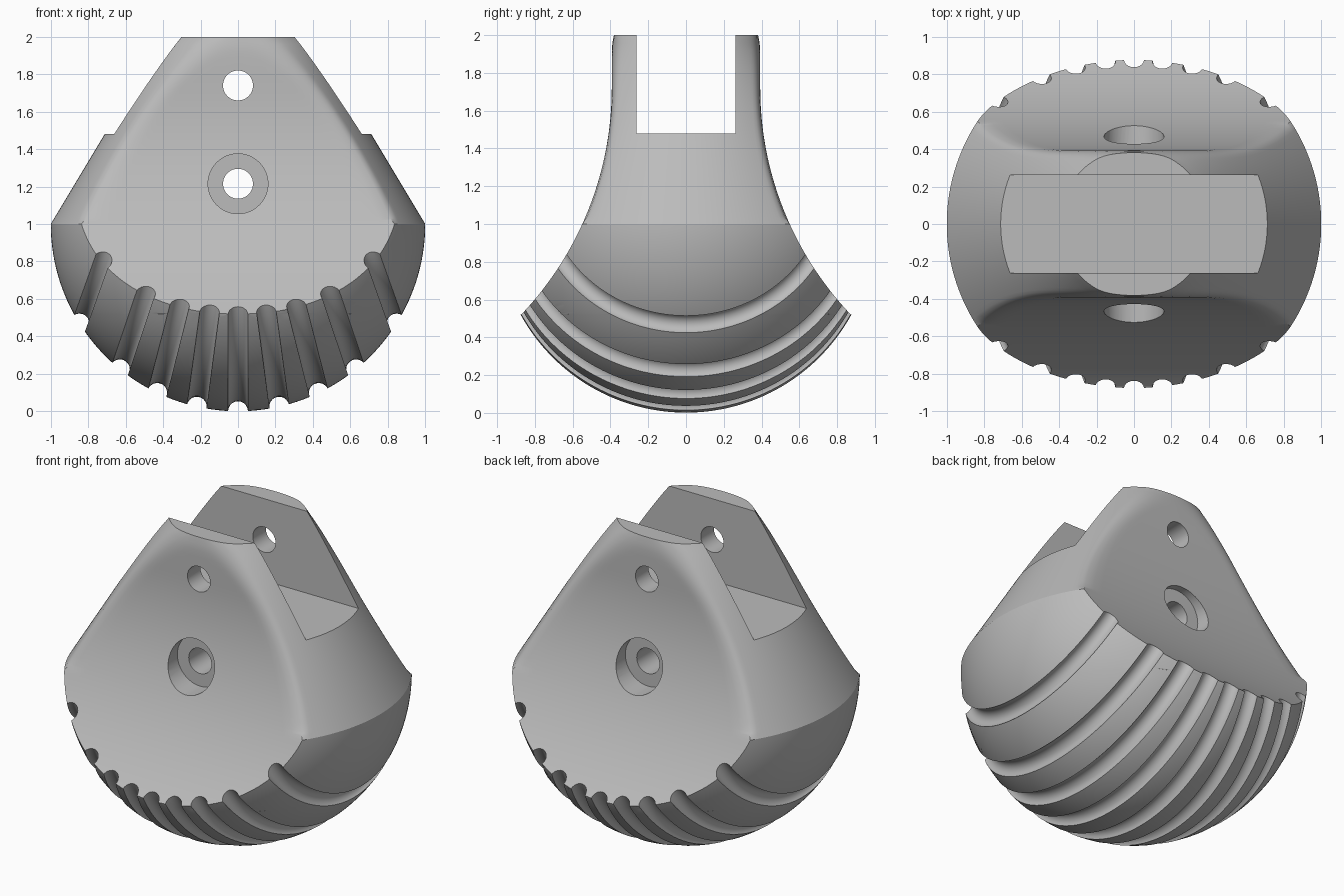
import bpy, bmesh
from math import sin, cos, pi, radians, sqrt, asin
from mathutils import Vector, Matrix

cube = bpy.data.objects.get("Cube")
if cube:
    bpy.data.objects.remove(cube, do_unlink=True)

RIM = 0.52      # height where the hollowed faces meet the ball
STEPS = 24      # points per half quadrant of a section


def new_object(name, bm):
    bmesh.ops.recalc_face_normals(bm, faces=bm.faces[:])
    mesh = bpy.data.meshes.new(name)
    bm.to_mesh(mesh)
    bm.free()
    obj = bpy.data.objects.new(name, mesh)
    bpy.context.scene.collection.objects.link(obj)
    return obj


def bridge(bm, a, b):
    n = len(a)
    for i in range(n):
        j = (i + 1) % n
        bm.faces.new((a[i], a[j], b[j], b[i]))


# Body section: ball below, cone above, hollowed front and back
def radius(z):
    return sqrt(max(0, 1 - (1 - z) ** 2)) if z <= 1 else 1 - 0.6 * (z - 1)


def half_depth(z):
    drop = max(0, 1.72 - z)
    return 0.393 + 1.74 - sqrt(1.74 ** 2 - drop ** 2)


def soft_min(a, b, k):
    if k <= 0:
        return min(a, b)
    h = max(k - abs(a - b), 0) / k
    return min(a, b) - h * h * k / 4


def section(z):
    r, w = radius(z), half_depth(z)
    if z <= RIM:
        corner = radians(45 + 42 * z / RIM)
    else:
        corner = min(asin(min(1, w / r)), radians(87))
    soft = 0.06 * min(1, max(0, (z - 1) / 0.04))
    angles = [corner * i / STEPS for i in range(STEPS)]
    angles += [corner + (pi / 2 - corner) * i / STEPS for i in range(STEPS + 1)]
    quad = []
    for t in angles:
        limit = w / max(sin(t), 0.01)
        rho = r if z <= RIM else soft_min(r, limit, soft)
        quad.append((rho * cos(t), rho * sin(t)))
    half = quad + [(-x, y) for x, y in reversed(quad[:-1])]
    full = half + [(x, -y) for x, y in reversed(half[1:-1])]
    return [Vector((x, y, z)) for x, y in full]


def make_body():
    bm = bmesh.new()
    rim_angle = 61.3
    levels = [1 - cos(radians(rim_angle * i / 30)) for i in range(1, 30)] + [RIM]
    levels += [RIM + (1 - RIM) * (i / 30) ** 1.5 for i in range(1, 31)]
    levels += [1.01, 1.02, 1.03] + [1 + 0.04 * i for i in range(1, 26)]
    rings = [[bm.verts.new(p) for p in section(z)] for z in levels]
    for a, b in zip(rings, rings[1:]):
        bridge(bm, a, b)
    bm.faces.new(rings[-1])
    base = bm.verts.new((0, 0, 0))
    n = len(rings[0])
    for i in range(n):
        bm.faces.new((base, rings[0][(i + 1) % n], rings[0][i]))
    return new_object("body", bm)


# Tread grooves: round channels swept front to back over the ball
def add_groove(bm, start, along, size=0.053, sides=20, steps=48):
    p = Vector((start[0], 0, start[1] - 1)).normalized()
    d = Vector((along[0], 0, along[1])).normalized()
    span = -p.dot(d)
    centre = p + d * span
    side = d.cross(Vector((0, 1, 0)))
    rings = []
    for i in range(steps + 1):
        t = radians(-70 + 140 * i / steps)
        out = -d * cos(t) + Vector((0, sin(t), 0))
        mid = centre + out * span + Vector((0, 0, 1))
        rings.append([bm.verts.new(mid + size * (out * cos(a) + side * sin(a)))
                      for a in (2 * pi * k / sides for k in range(sides))])
    for a, b in zip(rings, rings[1:]):
        bridge(bm, a, b)
    bm.faces.new(rings[0])
    bm.faces.new(rings[-1])


def make_grooves():
    bm = bmesh.new()
    add_groove(bm, (0, 0), (0, 1))
    for s in (-1, 1):
        for x, z, dx, dz in ((0.22, 0.025, -0.07, 0.52), (0.43, 0.1, -0.12, 0.47),
                             (0.63, 0.225, -0.14, 0.415), (0.845, 0.47, -0.125, 0.35)):
            add_groove(bm, (s * x, z), (s * dx, dz))
    return new_object("groove_cutter", bm)


def make_box(name, size, centre):
    bm = bmesh.new()
    bmesh.ops.create_cube(bm, size=1, matrix=Matrix.Translation(centre) @ Matrix.Diagonal((*size, 1)))
    return new_object(name, bm)


def make_bore(name, r, y0, y1, z):
    bm = bmesh.new()
    place = Matrix.Translation((0, (y0 + y1) / 2, z)) @ Matrix.Rotation(pi / 2, 4, 'X')
    bmesh.ops.create_cone(bm, cap_ends=True, segments=48, radius1=r, radius2=r,
                          depth=y1 - y0, matrix=place)
    return new_object(name, bm)


def cut(obj, cutter):
    mod = obj.modifiers.new("cut", 'BOOLEAN')
    mod.operation = 'DIFFERENCE'
    mod.solver = 'EXACT'
    mod.object = cutter
    bpy.context.view_layer.objects.active = obj
    bpy.ops.object.modifier_apply(modifier=mod.name)
    bpy.data.objects.remove(cutter, do_unlink=True)


body = make_body()
cut(body, make_grooves())
# Slot across the top, pin holes and counterbores
cut(body, make_box("slot_cutter", (3, 0.525, 1), (0, 0, 1.98)))
cut(body, make_bore("upper_hole", 0.08, -1, 1, 1.74))
cut(body, make_bore("lower_hole", 0.08, -1, 1, 1.215))
cut(body, make_bore("front_counterbore", 0.16, -1, -0.38, 1.215))
cut(body, make_bore("back_counterbore", 0.16, 0.38, 1, 1.215))

# Single plain grey
grey = bpy.data.materials.new("plain grey")
grey.use_nodes = True
colour = (0.5, 0.5, 0.5, 1)
grey.diffuse_color = colour
grey.node_tree.nodes["Principled BSDF"].inputs["Base Color"].default_value = colour
body.data.materials.clear()
body.data.materials.append(grey)

bpy.ops.object.select_all(action='DESELECT')
body.select_set(True)
bpy.context.view_layer.objects.active = body
bpy.ops.object.shade_smooth_by_angle(angle=radians(25))
